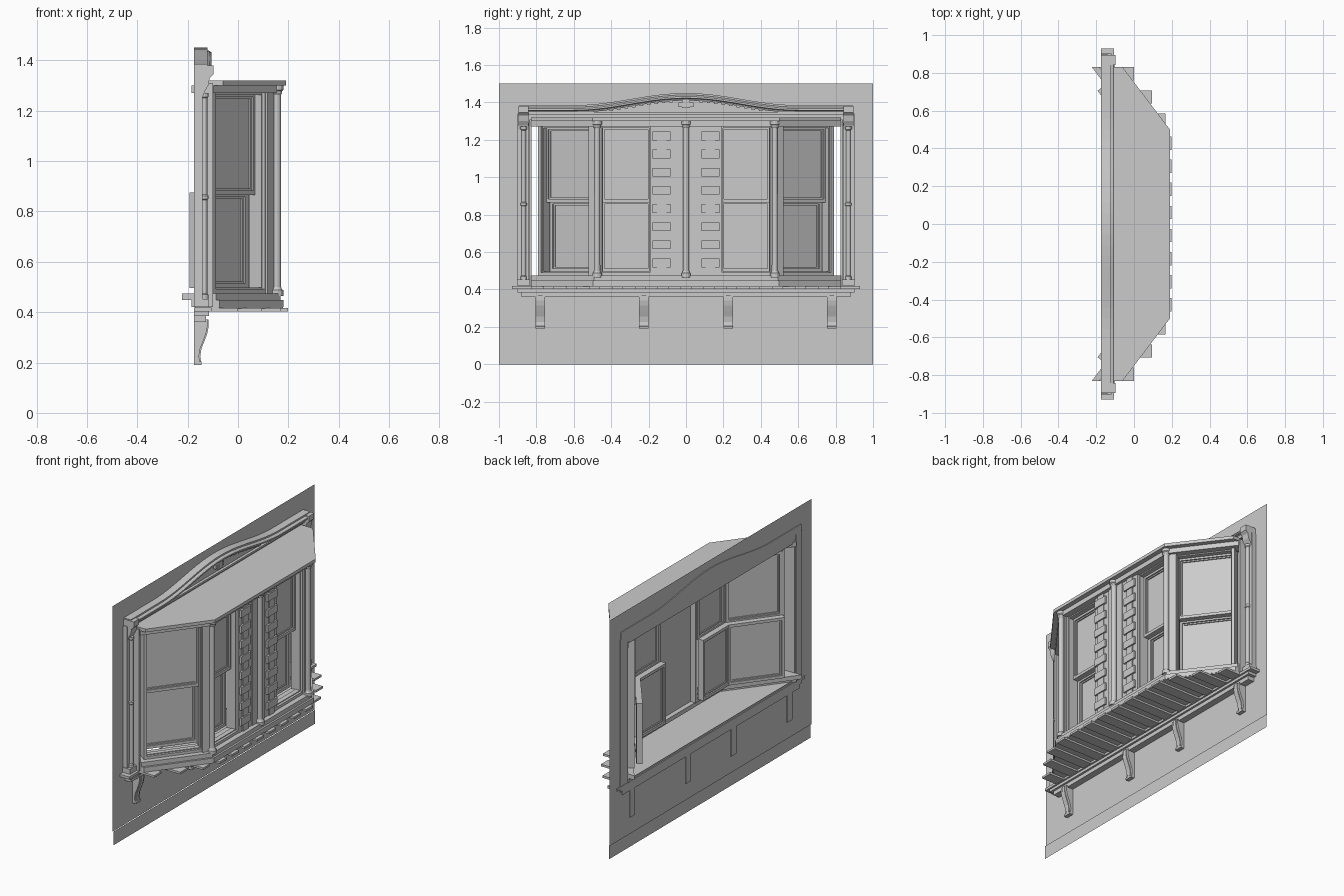
import bpy, bmesh, math
from mathutils import Vector

if "Cube" in bpy.data.objects:
    bpy.data.objects.remove(bpy.data.objects["Cube"])

W = -0.17                      # wall plane
N = Vector((0.797, 0.604, 0))  # outward normal of the canted side
T = Vector((-0.604, 0.797, 0)) # direction along the canted side


def finish(name, bm):
    bmesh.ops.recalc_face_normals(bm, faces=bm.faces)
    me = bpy.data.meshes.new(name)
    bm.to_mesh(me)
    bm.free()
    ob = bpy.data.objects.new(name, me)
    bpy.context.collection.objects.link(ob)
    return ob


def add_loft(bm, loops):
    rows = [[bm.verts.new(p) for p in l] for l in loops]
    n = len(rows[0])
    for a, b in zip(rows, rows[1:]):
        for i in range(n):
            bm.faces.new((a[i], a[(i + 1) % n], b[(i + 1) % n], b[i]))
    bm.faces.new(rows[0][::-1])
    bm.faces.new(rows[-1])


def add_box(bm, x0, x1, y0, y1, z0, z1, fn=lambda x, y, z: (x, y, z)):
    sq = [(x0, y0), (x1, y0), (x1, y1), (x0, y1)]
    add_loft(bm, [[fn(x, y, z) for x, y in sq] for z in (z0, z1)])


def boxes(name, items, fn=lambda x, y, z: (x, y, z)):
    bm = bmesh.new()
    for b in items:
        add_box(bm, *b, fn)
    return finish(name, bm)


def prism_z(name, pts, z0, z1):
    bm = bmesh.new()
    add_loft(bm, [[(x, y, z) for x, y in pts] for z in (z0, z1)])
    return finish(name, bm)


def lathe(name, x, y, prof, n=14):
    bm = bmesh.new()
    add_loft(bm, [[(x + r * math.cos(2 * math.pi * i / n), y + r * math.sin(2 * math.pi * i / n), z)
                   for i in range(n)] for r, z in prof])
    return finish(name, bm)


def bay_half(o):
    # bay outline offset inward by o, on the +y side
    return [(-0.06 - o / 0.797, 0.83), (0.19 - o, 0.5 - 0.336 * o)]


def bay_line(o):
    h = bay_half(o)
    return h + [(x, -y) for x, y in h[::-1]]


def band(name, o0, o1, z0, z1):
    prism_z(name, bay_line(o0) + bay_line(o1)[::-1], z0, z1)


def slab(name, o, z0, z1, back=W):
    prism_z(name, [(back, 0.83)] + bay_line(o) + [(back, -0.83)], z0, z1)


# Wall sheet with rectangular opening, and baseboard
bm = bmesh.new()
for y0, y1, z0, z1, x in [(-1, 1, 0.085, 0.43, W), (-1, 1, 1.29, 1.5, W), (-1, -0.83, 0.43, 1.29, W),
                          (0.83, 1, 0.43, 1.29, W), (-1, 1, 0, 0.085, W + 0.005)]:
    bm.faces.new([bm.verts.new((x, *p)) for p in ((y0, z0), (y1, z0), (y1, z1), (y0, z1))])
finish("wall", bm)

# Bay roof, head bands, sill bands, floor
slab("roof", 0, 1.30, 1.32)
band("head_band", 0.03, 0.10, 1.27, 1.30)
band("sill_step", 0.01, 0.10, 0.42, 0.448)
band("sill_band", 0.022, 0.13, 0.448, 0.475)
slab("floor", 0.012, 0.415, 0.425)

# Planks under the floor
pl = []
for i in range(14):
    y = (i - 6.5) * 0.1223
    a = abs(y)
    tip = 0.0 if a > 0.75 else 0.095 if a > 0.63 else 0.168 if a > 0.5 else 0.198
    pl.append((W, tip, y - 0.035, y + 0.035, 0.403, 0.416))
boxes("floor_planks", pl)


# Sash windows, built in (along, depth, z) space
def window(name, t0, t1, fn):
    def ring(a, b, d0, d1, z0, z1, w):
        return [(a, a + w, d0, d1, z0, z1), (b - w, b, d0, d1, z0, z1),
                (a + w, b - w, d0, d1, z0, z0 + w), (a + w, b - w, d0, d1, z1 - w, z1)]
    boxes(name + "_casing", ring(t0 - 0.012, t1 + 0.012, -0.105, -0.025, 0.472, 1.29, 0.02), fn)
    boxes(name + "_stop", ring(t0, t1, -0.07, -0.04, 0.485, 1.275, 0.012), fn)
    for part, d, z0, z1 in (("upper", -0.075, 0.865, 1.272), ("lower", -0.115, 0.495, 0.875)):
        boxes(f"{name}_{part}_sash", ring(t0, t1, d - 0.036, d, z0, z1, 0.018)
              + ring(t0 + 0.018, t1 - 0.018, d - 0.027, d - 0.009, z0 + 0.018, z1 - 0.018, 0.008), fn)
        boxes(f"{name}_{part}_pane", [(t0 + 0.01, t1 - 0.01, d - 0.02, d - 0.016, z0 + 0.01, z1 - 0.01)], fn)


def front_space(s):
    return lambda t, d, z: (0.16 + d, s * t, z)


def cant_space(s):
    def fn(t, d, z):
        p = Vector((0.16, 0.49, 0)) + T * t + N * d
        return (p.x, s * p.y, z)
    return fn


COL = [(0.026, 0.465), (0.026, 0.487), (0.02, 0.492), (0.017, 0.5), (0.016, 1.262),
       (0.021, 1.27), (0.021, 1.278), (0.026, 1.283), (0.026, 1.30)]
SMALL = [(0.016, 0.45), (0.016, 0.47), (0.012, 0.475), (0.012, 0.845), (0.017, 0.85), (0.017, 0.862),
         (0.012, 0.867), (0.012, 1.25), (0.016, 1.255), (0.016, 1.27)]

for s, side in ((1, "left"), (-1, "right")):
    window(side + "_front_window", 0.185, 0.455, front_space(s))
    window(side + "_canted_window", 0.045, 0.385, cant_space(s))
    # Corner post and column
    prism_z(side + "_corner_post", [(x, s * y) for x, y in
            ((0.147, 0.452), (0.147, 0.48), (0.118, 0.522), (0.065, 0.48), (0.055, 0.452))], 0.46, 1.30)
    lathe(side + "_corner_column", 0.154, s * 0.475, COL)
    # Toothed quoin blocks of the centre pier
    q = []
    for i in range(17):
        a, b = (0.083, 0.18) if i % 2 else (0.105, 0.155)
        z = 0.47 + i * 0.0485
        q.append((0.10, 0.15 if i % 2 else 0.145, min(s * a, s * b), max(s * a, s * b), z, z + 0.0465))
    boxes(side + "_quoins", q)
    # Jamb return, pilaster and small attached column beside the wall opening
    boxes(side + "_pilaster", [(-0.175, -0.14, s * 0.87 - 0.03, s * 0.87 + 0.03, 0.42, 1.34),
                               (-0.175, -0.118, s * 0.87 - 0.033, s * 0.87 + 0.033, 0.42, 0.452),
                               (-0.175, -0.10, s * 0.832 - 0.006, s * 0.832 + 0.006, 0.42, 1.31)])
    lathe(side + "_pilaster_column", -0.134, s * 0.868, SMALL)
    bm = bmesh.new()
    cap = [(-0.175, 1.255), (-0.14, 1.255), (-0.13, 1.28), (-0.118, 1.3), (-0.112, 1.33),
           (-0.097, 1.345), (-0.097, 1.38), (-0.175, 1.38)]
    add_loft(bm, [[(x, s * y, z) for x, z in cap] for y in (0.842, 0.895)])
    finish(side + "_pilaster_capital", bm)

# Centre pier and column
boxes("centre_pier", [(0.09, 0.138, -0.185, 0.185, 0.46, 1.30), (0.13, 0.143, -0.06, 0.06, 0.46, 1.30)])
lathe("centre_column", 0.154, 0, COL)

# Wall shelf under the bay
boxes("wall_shelf", [(-0.175, -0.105, -0.93, 0.93, 0.402, 0.418), (-0.175, -0.115, -0.9, 0.9, 0.385, 0.402),
                     (-0.175, -0.128, -0.88, 0.88, 0.36, 0.385)])

# Scrolled brackets
br = [(-0.175, 0.37), (-0.122, 0.37), (-0.122, 0.34), (-0.127, 0.315), (-0.138, 0.285), (-0.15, 0.255),
      (-0.155, 0.225), (-0.152, 0.205), (-0.145, 0.203), (-0.145, 0.19), (-0.175, 0.19)]
for i, y in enumerate((-0.78, -0.225, 0.225, 0.78)):
    bm = bmesh.new()
    add_loft(bm, [[(x, y + d, z) for x, z in br] for d in (-0.025, 0.025)])
    add_loft(bm, [[(x + 0.005, y + d, z) for x, z in br[:8] + [(-0.175, 0.205)]] for d in (-0.012, 0.012)])
    finish(f"bracket_{i + 1}", bm)


# Humped cornice
def top(y):
    a = min(abs(y) / 0.6, 1)
    return 1.385 + 0.0325 * (1 + math.cos(math.pi * a))


def sweep(name, prof, ymax, n=32):
    bm = bmesh.new()
    ys = [-ymax + 2 * ymax * i / n for i in range(n + 1)]
    add_loft(bm, [[(x, y, top(y) + dz) for x, dz in prof] for y in ys])
    finish(name, bm)


sweep("cornice", [(-0.175, 0), (-0.122, 0), (-0.122, -0.01), (-0.112, -0.013), (-0.106, -0.018),
                  (-0.106, -0.027), (-0.122, -0.03), (-0.128, -0.04), (-0.175, -0.04)], 0.89)
bm = bmesh.new()
ys = [-0.88 + 1.76 * i / 32 for i in range(33)]
add_loft(bm, [[(-0.174, y, 1.30), (-0.142, y, 1.30), (-0.142, y, top(y) - 0.02), (-0.174, y, top(y) - 0.02)]
              for y in ys])
finish("frieze", bm)
boxes("frieze_mouldings", [(-0.174, -0.125, -0.85, 0.85, 1.336, 1.348), (-0.174, -0.132, -0.85, 0.85, 1.29, 1.305)])

# Dentils following the hump, and centre ornament
boxes("dentils", [(-0.15, -0.13, y - 0.009, y + 0.009, top(y) - 0.047, top(y) - 0.035)
                  for y in [(i - 10) * 0.04 for i in range(21)] if abs(y) > 0.06])
boxes("centre_ornament", [(-0.15, -0.125, -0.04, 0.04, 1.375, 1.40), (-0.15, -0.118, -0.022, 0.022, 1.37, 1.412)])
